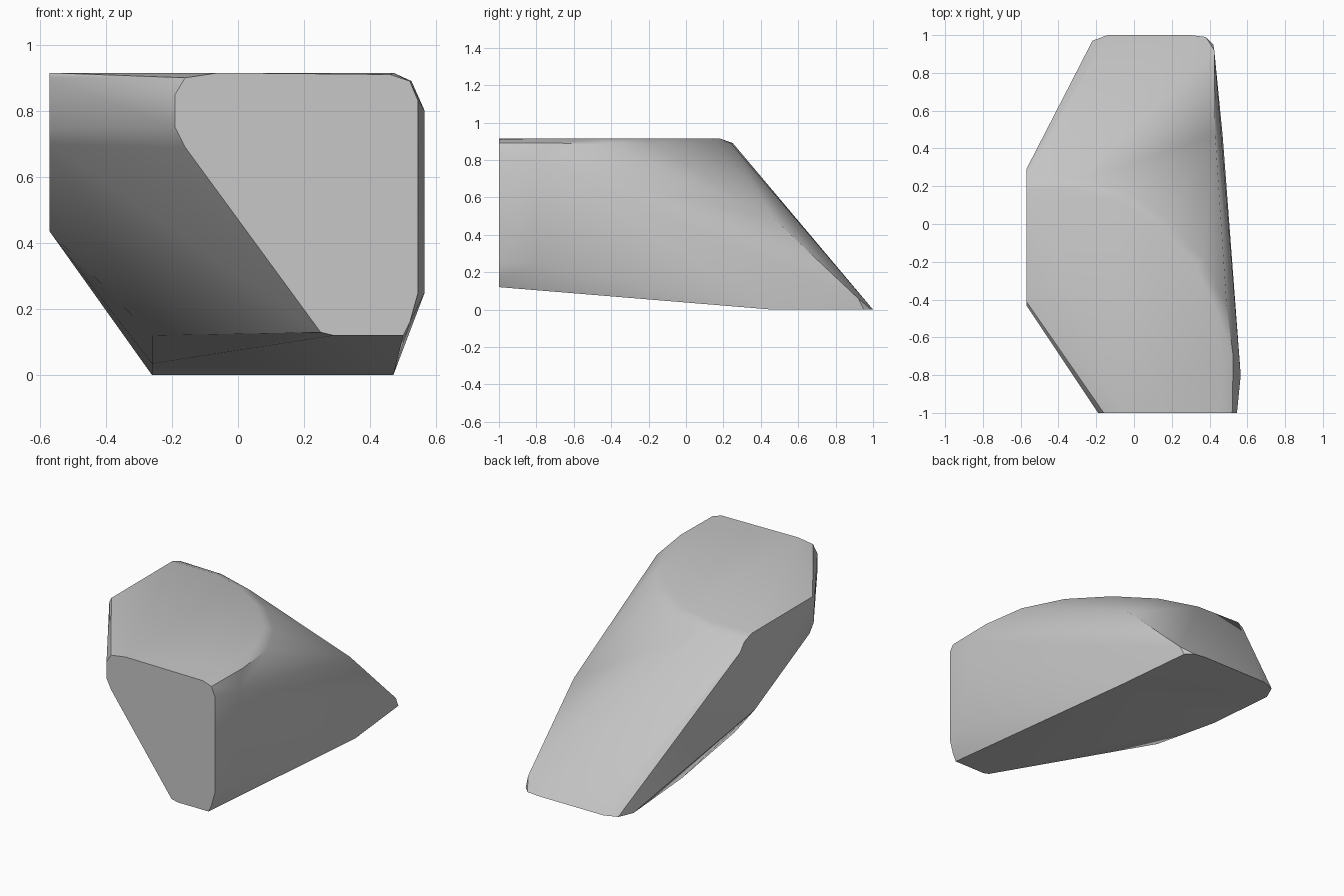
import bpy
import bmesh
import math

# Remove the default cube only
default_cube = bpy.data.objects.get("Cube")
if default_cube:
    bpy.data.objects.remove(default_cube, do_unlink=True)

TOP = 0.915
LEFT = -0.57


def make_material(name, value):
    """One flat grey for the whole stone."""
    material = bpy.data.materials.new(name)
    material.use_nodes = True
    colour = (value, value, value, 1)
    material.diffuse_color = colour
    shader = material.node_tree.nodes["Principled BSDF"]
    shader.inputs["Base Color"].default_value = colour
    shader.inputs["Roughness"].default_value = 0.8
    return material


# Each helper places an outline on one of the cut planes of the stone
def on_front(outline):
    return [(x, -1, z) for x, z in outline]


def on_left(outline):
    return [(LEFT, y, z) for y, z in outline]


def on_top(outline):
    return [(x, y, TOP) for x, y in outline]


def on_ground(outline):
    return [(x, y, 0) for x, y in outline]


# Flat front cut, tapering down to the narrow foot
front_outline = on_front([
    (-0.19, 0.85), (-0.19, 0.75), (-0.16, 0.69), (0.25, 0.13), (0.29, 0.12),
    (0.5, 0.12), (0.52, 0.16), (0.545, 0.25), (0.545, 0.83), (0.52, 0.89),
    (0.46, 0.91), (-0.16, 0.9), (-0.06, TOP),
])

# Flat left cut
left_outline = on_left([
    (-0.41, TOP), (-0.43, 0.9), (-0.42, 0.75), (-0.38, 0.7),
    (0.15, 0.435), (0.29, 0.84), (0.25, 0.89), (0.18, TOP),
])

# Level crown with a curved far edge
top_outline = on_top([
    (-0.3, 0.18), (-0.08, 0.12), (0.14, -0.02), (0.33, -0.22), (0.43, -0.45), (0.47, -0.8),
])

# Contact patch on the ground at the back
ground_outline = on_ground([
    (-0.26, 0.88), (-0.22, 0.97), (-0.14, 1), (0.3, 1), (0.38, 0.99), (0.42, 0.95), (0.47, 0.46),
])

# Lower left edge of the lifted underside
underside_points = [(-0.26, -0.1, 0.12), (-0.26, 0.41, 0.035)]

# Rounded rim where the crown drops to the back slope and right flank
rim_points = [
    (-0.28, 0.24, 0.89), (-0.04, 0.17, 0.885), (0.18, 0.02, 0.885),
    (0.37, -0.18, 0.885), (0.49, -0.42, 0.885), (0.525, -0.7, 0.89),
]

# Slightly bulging right flank and its rear corner
flank_points = [
    (0.565, -0.8, 0.25), (0.565, -0.8, 0.8), (0.43, 0.47, 0.485), (0.425, 0.92, 0.06),
]


def build_stone(name, points, material):
    """Wrap the outlines in a convex skin and merge its flat facets."""
    bm = bmesh.new()
    for point in points:
        bm.verts.new(point)
    hull = bmesh.ops.convex_hull(bm, input=bm.verts)
    inside = [g for g in hull["geom_interior"] if isinstance(g, bmesh.types.BMVert)]
    bmesh.ops.delete(bm, geom=inside, context="VERTS")
    bmesh.ops.dissolve_limit(bm, angle_limit=math.radians(2), verts=bm.verts, edges=bm.edges)
    bmesh.ops.recalc_face_normals(bm, faces=bm.faces)
    mesh = bpy.data.meshes.new(name)
    bm.to_mesh(mesh)
    bm.free()
    mesh.materials.append(material)
    stone = bpy.data.objects.new(name, mesh)
    bpy.context.collection.objects.link(stone)
    return stone


stone = build_stone(
    "angular_rock",
    front_outline + left_outline + top_outline + ground_outline
    + underside_points + rim_points + flank_points,
    make_material("stone grey", 0.57),
)

# Soften the shallow facets, keep the cut edges crisp
bpy.ops.object.select_all(action="DESELECT")
stone.select_set(True)
bpy.context.view_layer.objects.active = stone
bpy.ops.object.shade_smooth_by_angle(angle=math.radians(35))
